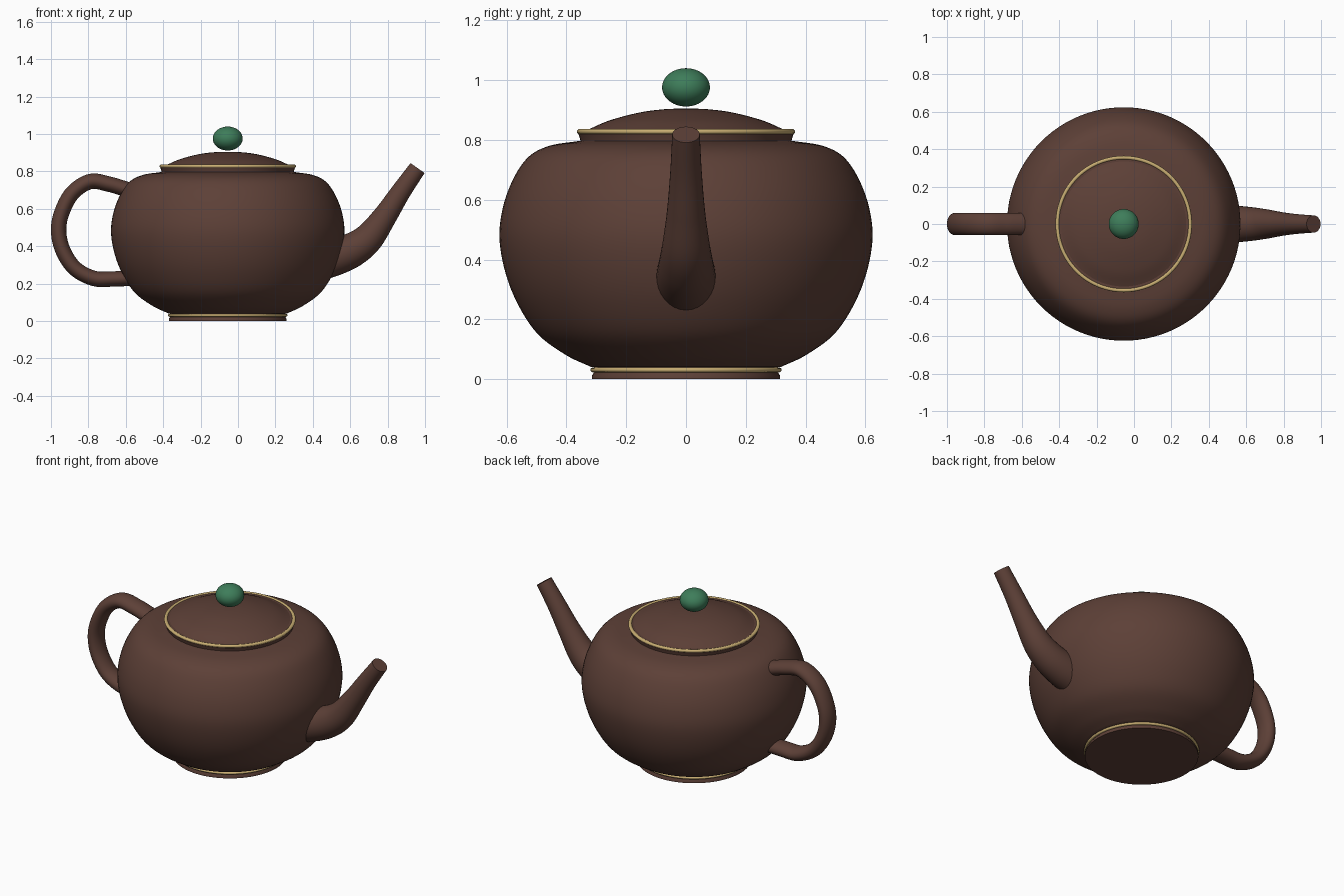
import bpy, bmesh, math
from mathutils import Vector

if "Cube" in bpy.data.objects:
    bpy.data.objects.remove(bpy.data.objects["Cube"])

CX = -0.055  # axis of the pot body


def material(name, rgb):
    m = bpy.data.materials.new(name)
    m.diffuse_color = (*rgb, 1)
    m.use_nodes = True
    m.node_tree.nodes["Principled BSDF"].inputs["Base Color"].default_value = m.diffuse_color
    return m


BROWN = material("brown clay", (0.109, 0.051, 0.038))
GOLD = material("pale gold", (0.578, 0.418, 0.168))
GREEN = material("jade green", (0.048, 0.205, 0.102))


def smooth_path(pts, steps=6):
    """Catmull-Rom interpolation through tuples of any length."""
    p = [Vector(q) for q in pts]
    p = [2 * p[0] - p[1]] + p + [2 * p[-1] - p[-2]]
    out = []
    for i in range(1, len(p) - 2):
        a, b, c, d = p[i - 1:i + 3]
        for k in range(steps):
            t = k / steps
            out.append(0.5 * (2 * b + (c - a) * t + (2 * a - 5 * b + 4 * c - d) * t * t
                              + (3 * b - a - 3 * c + d) * t ** 3))
    return out + [p[-2]]


def skin(name, rings, mat, closed=False):
    """Bridge a list of vertex rings; cap both ends unless closed."""
    bm = bmesh.new()
    vr = [[bm.verts.new(co) for co in r] for r in rings]
    n = len(vr[0])
    pairs = list(zip(vr, vr[1:])) + ([(vr[-1], vr[0])] if closed else [])
    for a, b in pairs:
        for i in range(n):
            j = (i + 1) % n
            bm.faces.new((a[i], a[j], b[j], b[i]))
    if not closed:
        bm.faces.new(vr[0])
        bm.faces.new(vr[-1])
    bmesh.ops.recalc_face_normals(bm, faces=bm.faces)
    me = bpy.data.meshes.new(name)
    bm.to_mesh(me)
    bm.free()
    me.materials.append(mat)
    ob = bpy.data.objects.new(name, me)
    bpy.context.collection.objects.link(ob)
    bpy.ops.object.select_all(action='DESELECT')
    ob.select_set(True)
    bpy.context.view_layer.objects.active = ob
    bpy.ops.object.shade_smooth_by_angle(angle=math.radians(35))
    return ob


def lathe(name, profile, mat, closed=False, n=96):
    ang = [2 * math.pi * i / n for i in range(n)]
    rings = [[(CX + r * math.cos(a), r * math.sin(a), z) for a in ang] for r, z in profile]
    return skin(name, rings, mat, closed)


def tube(name, path, mat, n=32):
    """Path of (x, z, in-plane radius, y radius) in the xz plane."""
    pts = smooth_path(path, 8)
    rings = []
    for i, p in enumerate(pts):
        a, b = pts[max(i - 1, 0)], pts[min(i + 1, len(pts) - 1)]
        d = Vector((b[0] - a[0], b[1] - a[1])).normalized()
        ring = []
        for k in range(n):
            t = 2 * math.pi * k / n
            u, v = p[2] * math.cos(t), p[3] * math.sin(t)
            ring.append((p[0] - d.y * u, v, p[1] + d.x * u))
        rings.append(ring)
    return skin(name, rings, mat)


def trim(name, r, z, w, h):
    prof = [(r + w * math.cos(k * math.pi / 6), z + h * math.sin(k * math.pi / 6))
            for k in range(12)]
    return lathe(name, prof, GOLD, closed=True)


# Foot and foot trim
lathe("foot", [(0.315, 0.0), (0.315, 0.012), (0.308, 0.022), (0.308, 0.055)], BROWN)
trim("foot_trim", 0.311, 0.031, 0.009, 0.008)

# Bulging body
body = smooth_path([(0.315, 0.04), (0.40, 0.08), (0.495, 0.15), (0.562, 0.25), (0.605, 0.36),
                    (0.624, 0.475), (0.611, 0.58), (0.575, 0.675), (0.525, 0.745),
                    (0.455, 0.781), (0.355, 0.797)])
lathe("body", body, BROWN)

# Lid rim, gold trim and domed lid
lathe("lid_rim", [(0.352, 0.79), (0.354, 0.802), (0.36, 0.82), (0.35, 0.832)], BROWN)
trim("lid_trim", 0.355, 0.828, 0.01, 0.009)
dome = smooth_path([(0.348, 0.826), (0.32, 0.838), (0.254, 0.866), (0.155, 0.892),
                    (0.07, 0.903), (0.002, 0.905)])
lathe("lid_dome", dome, BROWN)

# Knob
bpy.ops.mesh.primitive_uv_sphere_add(segments=48, ring_count=24, radius=1,
                                     location=(CX, 0, 0.976))
knob = bpy.context.object
knob.name = "knob"
knob.scale = (0.08, 0.08, 0.064)
knob.data.materials.append(GREEN)
bpy.ops.object.shade_smooth()

# Handle: flattened loop
loop = [(-0.52, 0.685), (-0.60, 0.706), (-0.69, 0.732), (-0.79, 0.746), (-0.885, 0.685),
        (-0.942, 0.58), (-0.959, 0.48), (-0.935, 0.375), (-0.87, 0.28), (-0.77, 0.228),
        (-0.67, 0.225), (-0.52, 0.232)]
tube("handle", [(x, z, 0.041, 0.059) for x, z in loop], BROWN)

# Tapering spout
spout = [(0.42, 0.315, 0.103), (0.53, 0.347, 0.099), (0.62, 0.385, 0.091),
         (0.70, 0.446, 0.08), (0.785, 0.56, 0.064), (0.87, 0.69, 0.053), (0.96, 0.818, 0.046)]
tube("spout", [(x, z, r, r) for x, z, r in spout], BROWN)
